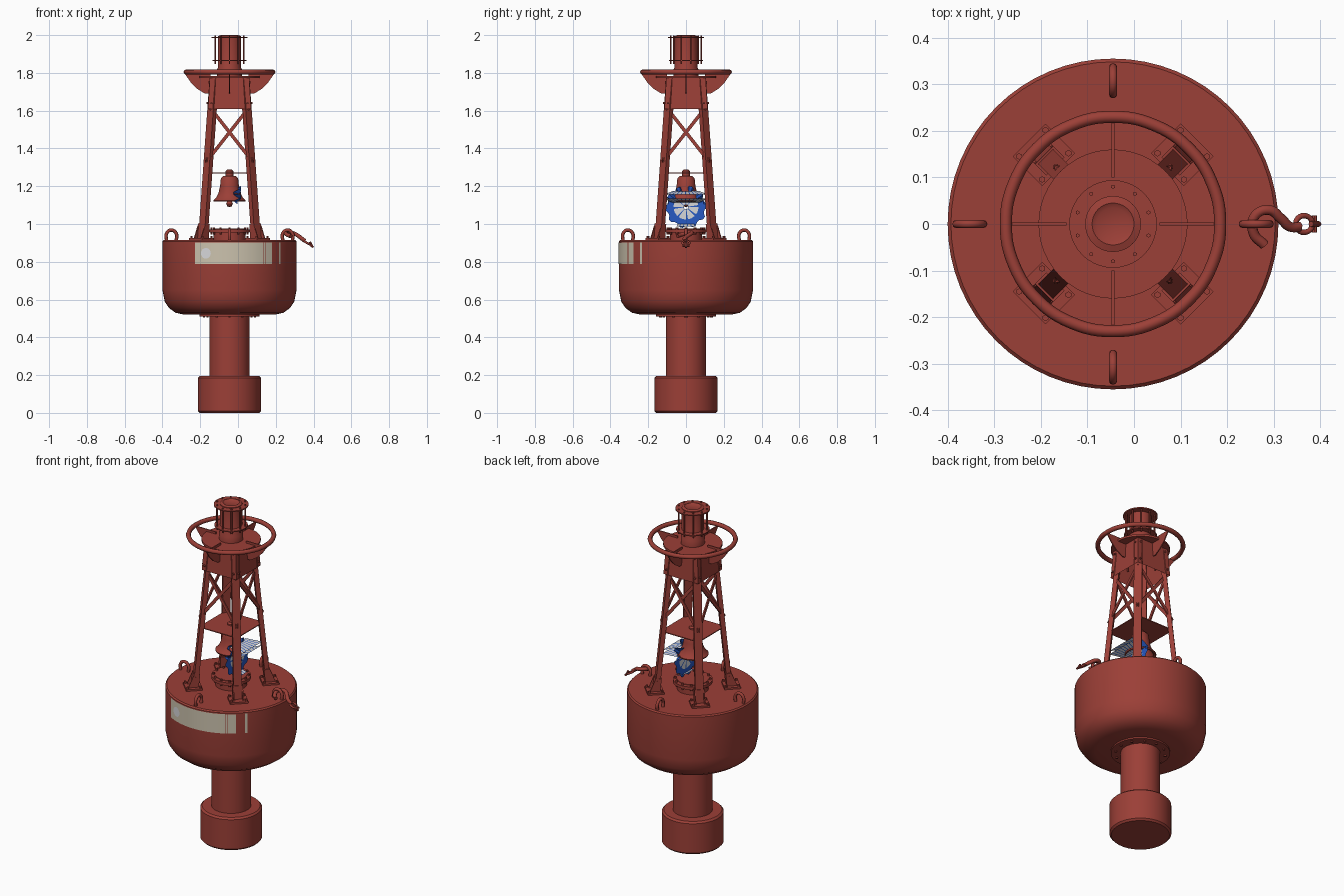
import bpy, bmesh
from math import sin, cos, pi, radians
from mathutils import Vector, Matrix

cube = bpy.data.objects.get("Cube")
if cube:
    bpy.data.objects.remove(cube, do_unlink=True)

AXIS = Vector((-0.045, 0, 0))      # the buoy's axis; parts are modelled around it


def material(name, rgb):
    m = bpy.data.materials.new(name)
    m.use_nodes = True
    m.diffuse_color = (*rgb, 1)
    m.node_tree.nodes["Principled BSDF"].inputs["Base Color"].default_value = (*rgb, 1)
    return m


RED = material("buoy red", (0.33, 0.05, 0.038))
CREAM = material("cream panel", (0.60, 0.54, 0.42))
BLUE = material("bright blue", (0.02, 0.10, 0.55))
WHITE = material("pale white", (0.68, 0.68, 0.70))


def finish(name, bm, *mats):
    """Turn a bmesh into an object with smooth shading and sharp edges."""
    me = bpy.data.meshes.new(name)
    for f in bm.faces:
        f.smooth = True
    bm.to_mesh(me)
    bm.free()
    me.set_sharp_from_angle(angle=radians(35))
    for m in mats or (RED,):
        me.materials.append(m)
    ob = bpy.data.objects.new(name, me)
    ob.location = AXIS
    bpy.context.collection.objects.link(ob)
    return ob


def lathe(name, profile, steps=64):
    """Spin (radius, z) points around the axis."""
    bm = bmesh.new()
    vs = [bm.verts.new((r, 0, z)) for r, z in profile]
    es = [bm.edges.new(p) for p in zip(vs, vs[1:])]
    bmesh.ops.spin(bm, geom=vs + es, axis=(0, 0, 1), cent=(0, 0, 0), angle=2 * pi, steps=steps)
    bmesh.ops.remove_doubles(bm, verts=bm.verts, dist=1e-5)
    bmesh.ops.recalc_face_normals(bm, faces=bm.faces)
    return finish(name, bm)


def drum(name, r, z0, z1, steps=48, bevel=0.0):
    return lathe(name, [(0, z0), (r - bevel, z0), (r, z0 + bevel),
                        (r, z1 - bevel), (r - bevel, z1), (0, z1)], steps)


def add_bar(bm, a, b, w, t, normal=(0, 0, 1)):
    """Box bar from a to b; w runs across, t runs along the normal."""
    a, b = Vector(a), Vector(b)
    d = (b - a).normalized()
    side = d.cross(Vector(normal)).normalized()
    up = side.cross(d)
    m = Matrix((side * w, up * t, b - a)).transposed().to_4x4()
    m.translation = (a + b) / 2
    bmesh.ops.create_cube(bm, size=1, matrix=m)


def add_rod(bm, a, b, r, sides=8):
    a, b = Vector(a), Vector(b)
    q = (b - a).to_track_quat('Z', 'Y').to_matrix().to_4x4()
    bmesh.ops.create_cone(bm, cap_ends=True, segments=sides, radius1=r, radius2=r,
                          depth=(b - a).length, matrix=Matrix.Translation((a + b) / 2) @ q)


def wire(name, pts, r, cyclic=False):
    """Round bar along a smooth path."""
    cu = bpy.data.curves.new(name, 'CURVE')
    cu.dimensions = '3D'
    cu.bevel_depth, cu.bevel_resolution, cu.resolution_u = r, 2, 6
    cu.use_fill_caps = True
    sp = cu.splines.new('BEZIER')
    sp.bezier_points.add(len(pts) - 1)
    sp.use_cyclic_u = cyclic
    for bp, p in zip(sp.bezier_points, pts):
        bp.co = p
        bp.handle_left_type = bp.handle_right_type = 'AUTO'
    cu.materials.append(RED)
    ob = bpy.data.objects.new(name, cu)
    ob.location = AXIS
    bpy.context.collection.objects.link(ob)


def polar(r, a, z):
    return Vector((r * cos(a), r * sin(a), z))


def bolt_circle(name, r, z0, z1, count, size):
    bm = bmesh.new()
    for i in range(count):
        a = pi / 2 + 2 * pi * i / count
        add_rod(bm, polar(r, a, z0), polar(r, a, z1), size, 6)
    finish(name, bm)


CARDINAL = [i * pi / 2 for i in range(4)]
DIAGONAL = [a + pi / 4 for a in CARDINAL]

# Float, tail tube and counterweight
lathe("float_hull", [(0, 0.52), (0.24, 0.52), (0.285, 0.53), (0.32, 0.555), (0.343, 0.59),
                     (0.355, 0.65), (0.355, 0.908), (0.348, 0.915), (0, 0.915)])
drum("tail_tube", 0.107, 0.19, 0.525)
drum("tail_flange", 0.16, 0.511, 0.525)
bolt_circle("tail_flange_bolts", 0.135, 0.504, 0.515, 12, 0.007)
drum("counterweight", 0.167, 0, 0.195, bevel=0.01)

# Deck hatch with bolted lid
drum("hatch_neck", 0.085, 0.91, 0.975)
drum("hatch_lid", 0.107, 0.955, 0.972)
bolt_circle("hatch_bolts", 0.095, 0.945, 0.982, 12, 0.007)

# Tower legs with foot plates, gussets and bolts
legs, feet = bmesh.new(), bmesh.new()
for a in DIAGONAL:
    out, side = polar(1, a, 0), polar(1, a + pi / 2, 0)
    add_bar(legs, polar(0.2, a, 0.915), polar(0.113, a, 1.78), 0.045, 0.026, out)
    add_bar(feet, polar(0.165, a, 0.92), polar(0.255, a, 0.92), 0.10, 0.01)
    add_bar(feet, polar(0.2, a, 0.92), polar(0.192, a, 1.0), 0.055, 0.034, out)
    for s in (-1, 1):
        add_bar(feet, polar(0.225, a, 0.92) + side * s * 0.025,
                polar(0.198, a, 0.985) + side * s * 0.025, 0.006, 0.03, out)
        for r in (0.175, 0.245):
            p = polar(r, a, 0.92) + side * s * 0.04
            add_rod(feet, p, p + Vector((0, 0, 0.016)), 0.007, 6)
finish("tower_legs", legs)
finish("leg_feet", feet)

# Cross braces and upper skirt panels on each tower face
braces, skirt, bolts = bmesh.new(), bmesh.new(), bmesh.new()
for a in CARDINAL:
    rot = Matrix.Rotation(a, 3, 'Z')
    n = rot @ Vector((1, 0, 0))
    for s in (-1, 1):
        add_bar(braces, rot @ Vector((0.122, s * 0.122, 1.33)),
                rot @ Vector((0.098, -s * 0.098, 1.61)), 0.018, 0.008, n)
        for z, w in ((1.64, 0.095), (1.75, 0.085)):
            p = rot @ Vector((w + 0.018, s * w, z))
            add_rod(bolts, p - n * 0.01, p + n * 0.008, 0.006, 6)
    add = [skirt.verts.new(rot @ Vector(p)) for p in
           ((0.114, -0.114, 1.61), (0.114, 0.114, 1.61), (0.104, 0.104, 1.78), (0.104, -0.104, 1.78))]
    skirt.faces.new(add)
bmesh.ops.remove_doubles(skirt, verts=skirt.verts, dist=1e-4)
finish("cross_braces", braces)
finish("upper_skirt", skirt)
finish("skirt_bolts", bolts)

# Lantern platform, guard ring and its curved brackets
drum("lantern_platform", 0.16, 1.772, 1.784)
wire("guard_ring", [polar(0.23, i * pi / 8, 1.805) for i in range(16)], 0.013, True)
brackets = bmesh.new()
for a in CARDINAL:
    side = polar(0.003, a + pi / 2, 0)
    outline = [(0.1, 1.69), (0.13, 1.69), (0.17, 1.715), (0.205, 1.75), (0.238, 1.797), (0.1, 1.797)]
    f = brackets.faces.new([brackets.verts.new(polar(r, a, z) - side) for r, z in outline])
    new = bmesh.ops.extrude_face_region(brackets, geom=[f])["geom"]
    bmesh.ops.translate(brackets, vec=side * 2, verts=[v for v in new if isinstance(v, bmesh.types.BMVert)])
bmesh.ops.recalc_face_normals(brackets, faces=brackets.faces)
finish("ring_brackets", brackets)

# Lantern
lathe("lantern_body", [(0, 1.78), (0.065, 1.78), (0.065, 1.82), (0.06, 1.83), (0.06, 1.995),
                       (0.045, 2.0), (0.035, 1.994), (0, 1.994)], 40)
drum("lantern_lower_flange", 0.09, 1.862, 1.868, 40)
drum("lantern_top_flange", 0.094, 1.984, 1.991, 40)
bolt_circle("lantern_rods", 0.08, 1.848, 1.998, 10, 0.0045)

# Bell hung from a square shelf
shelf = bmesh.new()
bmesh.ops.create_cube(shelf, size=1, matrix=Matrix.Translation((0, 0, 1.27)) @ Matrix.Diagonal((0.25, 0.25, 0.005, 1)))
finish("bell_shelf", shelf)
lathe("bell", [(0, 1.255), (0.035, 1.253), (0.046, 1.24), (0.05, 1.2), (0.058, 1.165), (0.072, 1.138),
               (0.086, 1.125), (0.084, 1.118), (0.07, 1.124), (0.045, 1.17), (0.03, 1.235), (0, 1.24)], 40)
lathe("bell_hanger", [(0, 1.25), (0.02, 1.25), (0.02, 1.28), (0.012, 1.288), (0, 1.288)], 16)
lathe("bell_clapper", [(0, 1.09), (0.012, 1.094), (0.018, 1.107), (0.012, 1.12), (0.005, 1.13), (0.005, 1.24), (0, 1.24)], 16)

# Blue toothed wheel with a white middle, standing beside the bell
wheel = bmesh.new()
rows, N = (0.012, 0.066, 0.095, 0.112), 40
rings = []
for j, r in enumerate(rows):
    ring = []
    for i in range(N):
        a = 2 * pi * i / N
        notch = 0.013 if j == 3 and i % 4 > 1 else 0
        y, z = (r - notch) * cos(a), 1.09 + (r - notch) * sin(a)
        ripple = 0.02 * (-1) ** (i // 2) if j > 1 and z > 1.12 else 0
        ring.append(wheel.verts.new((0.042 + ripple, y, z)))
    rings.append(ring)
for j in range(3):
    for i in range(N):
        k = (i + 1) % N
        f = wheel.faces.new((rings[j][i], rings[j][k], rings[j + 1][k], rings[j + 1][i]))
        f.material_index = 1 if j == 0 and i % 5 else 0
finish("toothed_wheel", wheel, BLUE, WHITE)


def slats(name, x0, z0, x1, z1, w0, w1, count):
    """Sloping fan of white slats with narrow blue ribs."""
    bm = bmesh.new()
    for i in range(count):
        for t0, t1, mi in ((i, i + 0.75, 1), (i + 0.75, i + 1, 0)):
            u, v = 2 * t0 / count - 1, 2 * t1 / count - 1
            f = bm.faces.new([bm.verts.new(p) for p in ((x0, u * w0, z0), (x1, u * w1, z1),
                                                        (x1, v * w1, z1), (x0, v * w0, z0))])
            f.material_index = mi
    finish(name, bm, BLUE, WHITE)


slats("upper_fan", 0.045, 1.175, 0.12, 1.155, 0.07, 0.12, 10)
slats("lower_fan", 0.045, 1.115, 0.12, 1.135, 0.07, 0.12, 10)
slats("small_fan", 0.015, 1.012, 0.07, 0.988, 0.04, 0.05, 5)

# Lifting eyes on the deck
for name, a in zip(("left", "back", "right", "front"), CARDINAL):
    wire(name + "_lifting_eye", [polar(r, a, z) for r, z in
         ((0.282, 0.91), (0.282, 0.95), (0.308, 0.968), (0.333, 0.95), (0.333, 0.91))], 0.009)

# Release hook hanging over the deck edge, with its end ring and pin
wire("release_hook", [(0.325, -0.045, 0.935), (0.302, -0.02, 0.945), (0.305, 0.018, 0.955), (0.335, 0.03, 0.952),
                      (0.36, 0.012, 0.94), (0.38, -0.006, 0.925), (0.4, -0.006, 0.91)], 0.011)
wire("hook_ring", [Vector((0.41 + 0.018 * cos(t), 0.018 * sin(t), 0.9 - 0.01 * cos(t)))
                   for t in CARDINAL], 0.006, True)
pin = bmesh.new()
add_rod(pin, (0.425, 0, 0.905), (0.442, 0, 0.875), 0.006)
add_rod(pin, (0.432, -0.018, 0.885), (0.432, 0.018, 0.885), 0.006)
finish("hook_pin", pin)

# Cream panels wrapped around the front of the float
panels = bmesh.new()
for x0, x1 in ((-0.183, 0.177), (0.180, 0.188), (0.190, 0.225), (0.261, 0.271)):
    n = max(1, round((x1 - x0) / 0.02))
    cols = []
    for i in range(n + 1):
        x = x0 + (x1 - x0) * i / n
        y = -(0.357 ** 2 - x * x) ** 0.5
        cols.append([panels.verts.new((x, y, z)) for z in (0.787, 0.902)])
    for p, q in zip(cols, cols[1:]):
        panels.faces.new((p[0], q[0], q[1], p[1]))
finish("cream_panels", panels, CREAM)

# Pale round spot on the panel
spot = bmesh.new()
spin = Matrix.Rotation(-0.357, 4, 'Z') @ Matrix.Translation((0, -0.3585, 0.845)) @ Matrix.Rotation(pi / 2, 4, 'X')
bmesh.ops.create_circle(spot, cap_ends=True, segments=24, radius=0.028, matrix=spin)
finish("round_spot", spot, WHITE)
